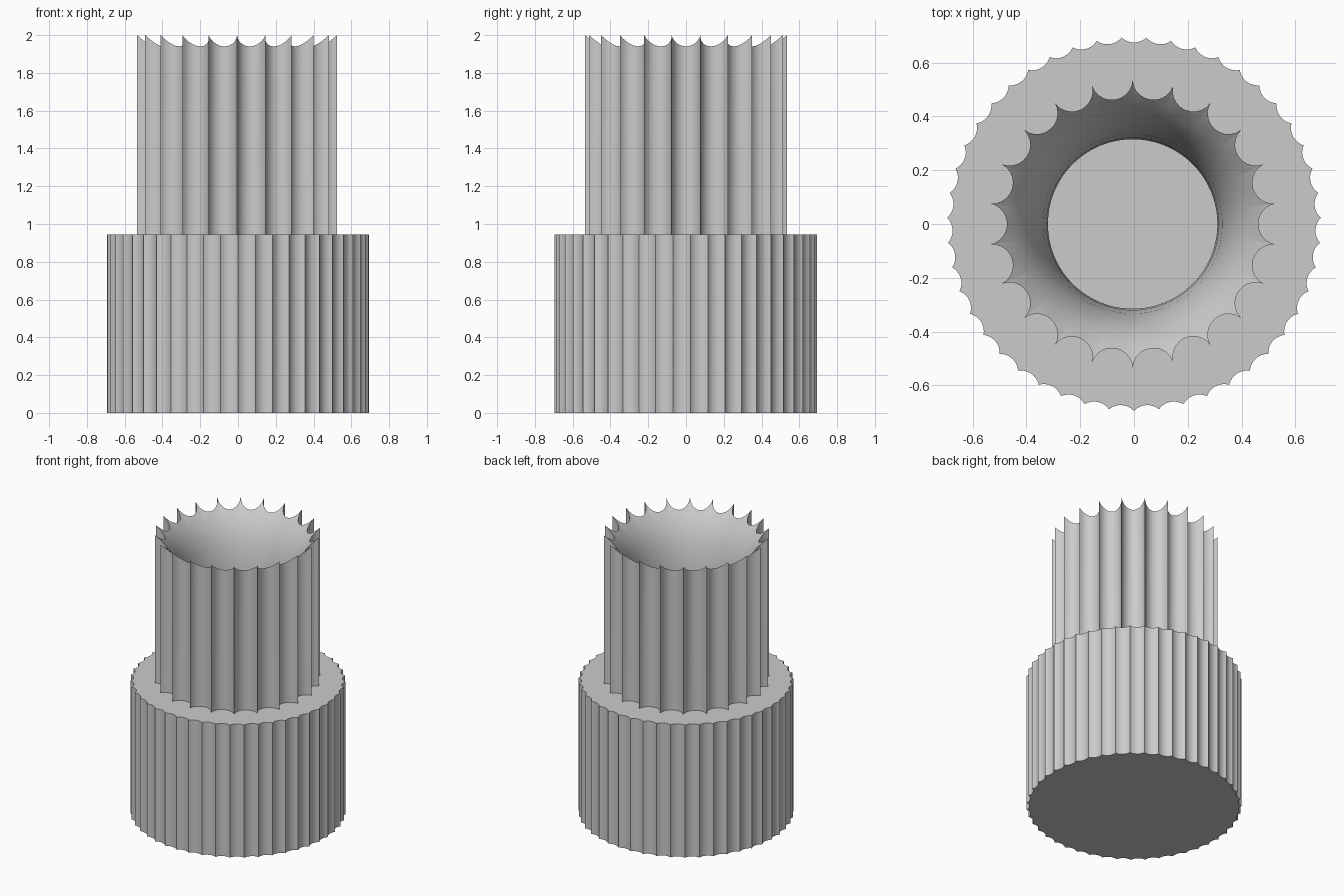
import bpy, bmesh, math
from mathutils import Vector

cube = bpy.data.objects.get("Cube")
if cube:
    bpy.data.objects.remove(cube, do_unlink=True)

grey = bpy.data.materials.new("plain_grey")
grey.use_nodes = True
colour = (0.6, 0.6, 0.6, 1)
grey.diffuse_color = colour
grey.node_tree.nodes["Principled BSDF"].inputs["Base Color"].default_value = colour


def fluted_outline(count, ridge, valley, steps):
    """Closed outline of concave circular flutes meeting in sharp ridges."""
    half = math.pi / count
    half_chord = ridge * math.sin(half)
    sag = ridge * math.cos(half) - valley
    radius = (half_chord ** 2 + sag ** 2) / (2 * sag)
    sweep = 2 * math.atan2(sag, half_chord)
    points = []
    for i in range(count):
        a = -math.pi / 2 + (2 * i + 1) * half
        out = Vector((math.cos(a), math.sin(a)))
        side = Vector((-out.y, out.x))
        for k in range(steps):
            t = -sweep + 2 * sweep * k / steps
            points.append(out * (valley + radius - radius * math.cos(t))
                          + side * radius * math.sin(t))
    return points


def build(name, rings, cap_start, cap_end, offset=0):
    """Skin a stack of equal-length rings into one object."""
    bm = bmesh.new()
    loops = [[bm.verts.new(p) for p in ring] for ring in rings]
    n = len(loops[0])
    for low, high in zip(loops, loops[1:]):
        for i in range(n):
            j = (i + 1) % n
            bm.faces.new((low[i], low[j], high[j], high[i]))
    if cap_start:
        bm.faces.new(loops[0][::-1])
    if cap_end:
        bm.faces.new(loops[-1])
    mesh = bpy.data.meshes.new(name)
    bm.to_mesh(mesh)
    bm.free()
    mesh.materials.append(grey)
    obj = bpy.data.objects.new(name, mesh)
    obj.location.x = offset
    bpy.context.collection.objects.link(obj)
    bpy.ops.object.select_all(action='DESELECT')
    obj.select_set(True)
    bpy.context.view_layer.objects.active = obj
    bpy.ops.object.shade_smooth_by_angle(angle=math.radians(30))
    return obj


LEDGE = 0.945

# Wide fluted base
outline = fluted_outline(47, 0.695, 0.675, 8)
build("fluted_base", [[(p.x, p.y, z) for p in outline] for z in (0, LEDGE)], True, True)

# Narrow fluted tube with a flared bore that cuts the rim into scallops
RIDGE = 0.535
outline = fluted_outline(22, RIDGE, 0.467, 10)
rings = [[(p.x, p.y, LEDGE) for p in outline],
         [(p.x, p.y, 2 - 0.88 * (RIDGE - p.length)) for p in outline]]
bore = [(0.455, 1.925), (0.42, 1.88), (0.385, 1.82), (0.355, 1.74),
        (0.333, 1.64), (0.32, 1.52), (0.315, 1.4), (0.315, LEDGE + 0.005)]
for r, z in bore:
    rings.append([(*(p.normalized() * r), z) for p in outline])
build("fluted_tube", rings, False, True, -0.005)
